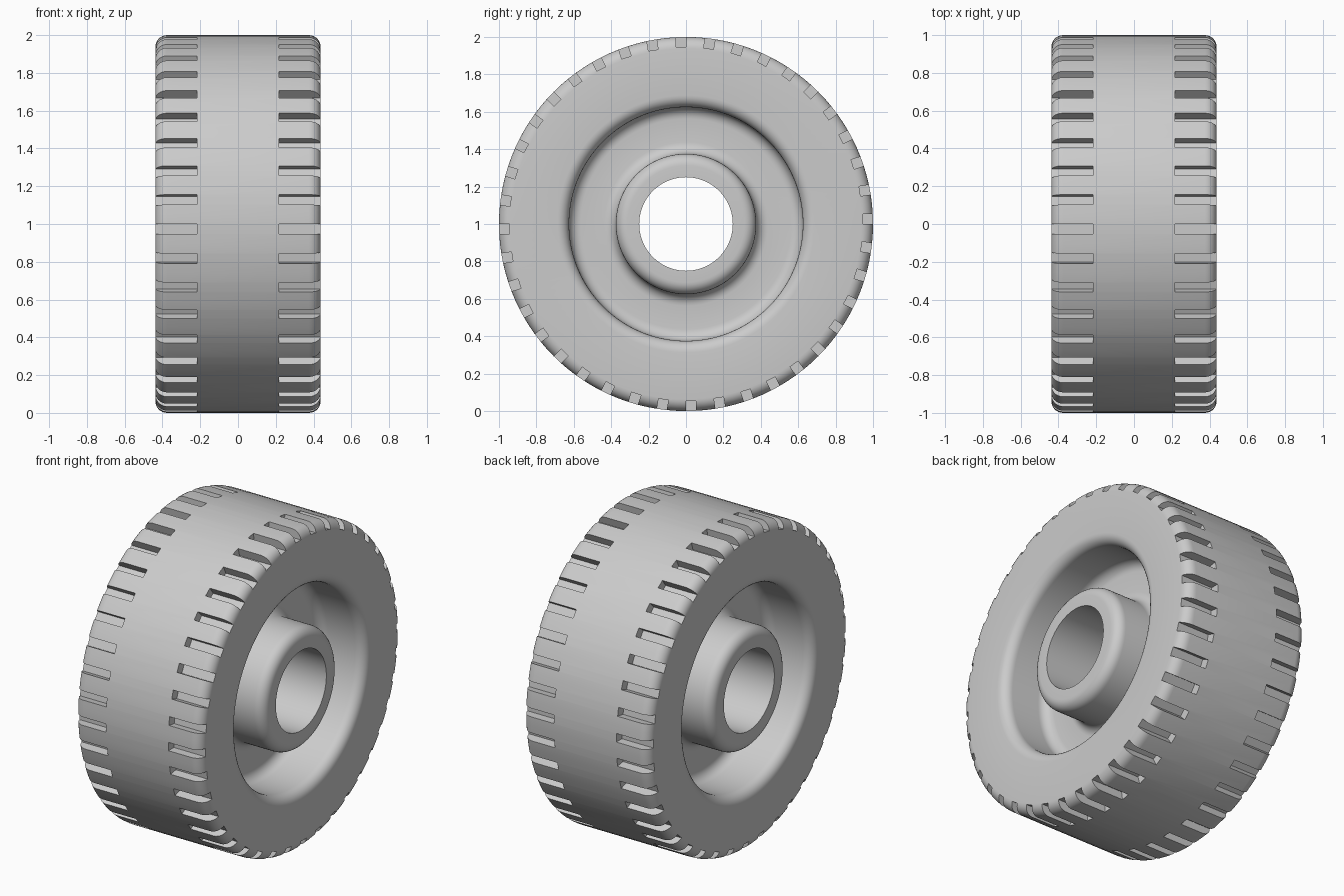
import bpy
import bmesh
from math import sin, cos, radians, tau
from mathutils import Matrix

old = bpy.data.objects.get("Cube")
if old:
    bpy.data.objects.remove(old, do_unlink=True)

HALF_WIDTH = 0.4375
FILLET = 0.0625
SEGMENTS = 120
NOTCHES = 40
NOTCH_WIDTH = 0.053
NOTCH_FLOOR = 0.945
NOTCH_INNER_X = 0.217

# Single grey material
grey = bpy.data.materials.new("light_grey")
grey.use_nodes = True
colour = (0.6, 0.6, 0.6, 1)
grey.diffuse_color = colour
grey.node_tree.nodes["Principled BSDF"].inputs["Base Color"].default_value = colour


def make_object(name, bm):
    mesh = bpy.data.meshes.new(name)
    bm.to_mesh(mesh)
    bm.free()
    mesh.materials.append(grey)
    obj = bpy.data.objects.new(name, mesh)
    bpy.context.collection.objects.link(obj)
    return obj


def fillet(x, r, start, end, steps=7):
    """Rounded corner of the wheel section, centred at width x and radius r."""
    angles = [radians(start + (end - start) * i / steps) for i in range(steps + 1)]
    return [(x + FILLET * cos(a), r + FILLET * sin(a)) for a in angles]


# Wheel section: tread shoulder, rim lip, dished web, hub and bore
lip = HALF_WIDTH - FILLET
web = 0.125 + FILLET
half = (
    fillet(lip, 1 - FILLET, 90, 0)
    + fillet(lip, 0.625 + FILLET, 0, -90)
    + fillet(web, 0.625 - FILLET, 90, 180)
    + fillet(web, 0.375 + FILLET, 180, 270)
    + fillet(lip, 0.375 - FILLET, 90, 0)
    + [(HALF_WIDTH, 0.25)]
)
section = half + [(-x, r) for x, r in reversed(half)]

# Revolve the section about the axle
bm = bmesh.new()
rings = []
for s in range(SEGMENTS):
    a = tau * s / SEGMENTS
    rings.append([bm.verts.new((x, r * cos(a), r * sin(a) + 1)) for x, r in section])
for s in range(SEGMENTS):
    here, after = rings[s], rings[(s + 1) % SEGMENTS]
    for i in range(len(section)):
        j = (i + 1) % len(section)
        bm.faces.new((here[i], here[j], after[j], after[i]))
bmesh.ops.recalc_face_normals(bm, faces=bm.faces)
wheel = make_object("wheel", bm)

# Tread notch cutters on both shoulders
bm = bmesh.new()
length, height = 0.4, 0.2
for n in range(NOTCHES):
    turn = Matrix.Rotation(tau * n / NOTCHES, 4, "X")
    for side in (-1, 1):
        place = Matrix.Translation((
            side * (NOTCH_INNER_X + length / 2),
            NOTCH_FLOOR + height / 2,
            NOTCH_WIDTH / 2 + 0.001,
        ))
        scale = Matrix.Diagonal((length, height, NOTCH_WIDTH, 1))
        lift = Matrix.Translation((0, 0, 1))
        bmesh.ops.create_cube(bm, size=1, matrix=lift @ turn @ place @ scale)
cutter = make_object("notch_cutter", bm)
cutter.hide_render = True

# Cut the notches, then smooth the curved surfaces
cut = wheel.modifiers.new("tread_notches", "BOOLEAN")
cut.operation = "DIFFERENCE"
cut.solver = "EXACT"
cut.object = cutter
for obj in bpy.context.selected_objects:
    obj.select_set(False)
bpy.context.view_layer.objects.active = wheel
wheel.select_set(True)
bpy.ops.object.modifier_apply(modifier=cut.name)
bpy.data.objects.remove(cutter, do_unlink=True)
bpy.ops.object.shade_smooth_by_angle(angle=radians(30))
